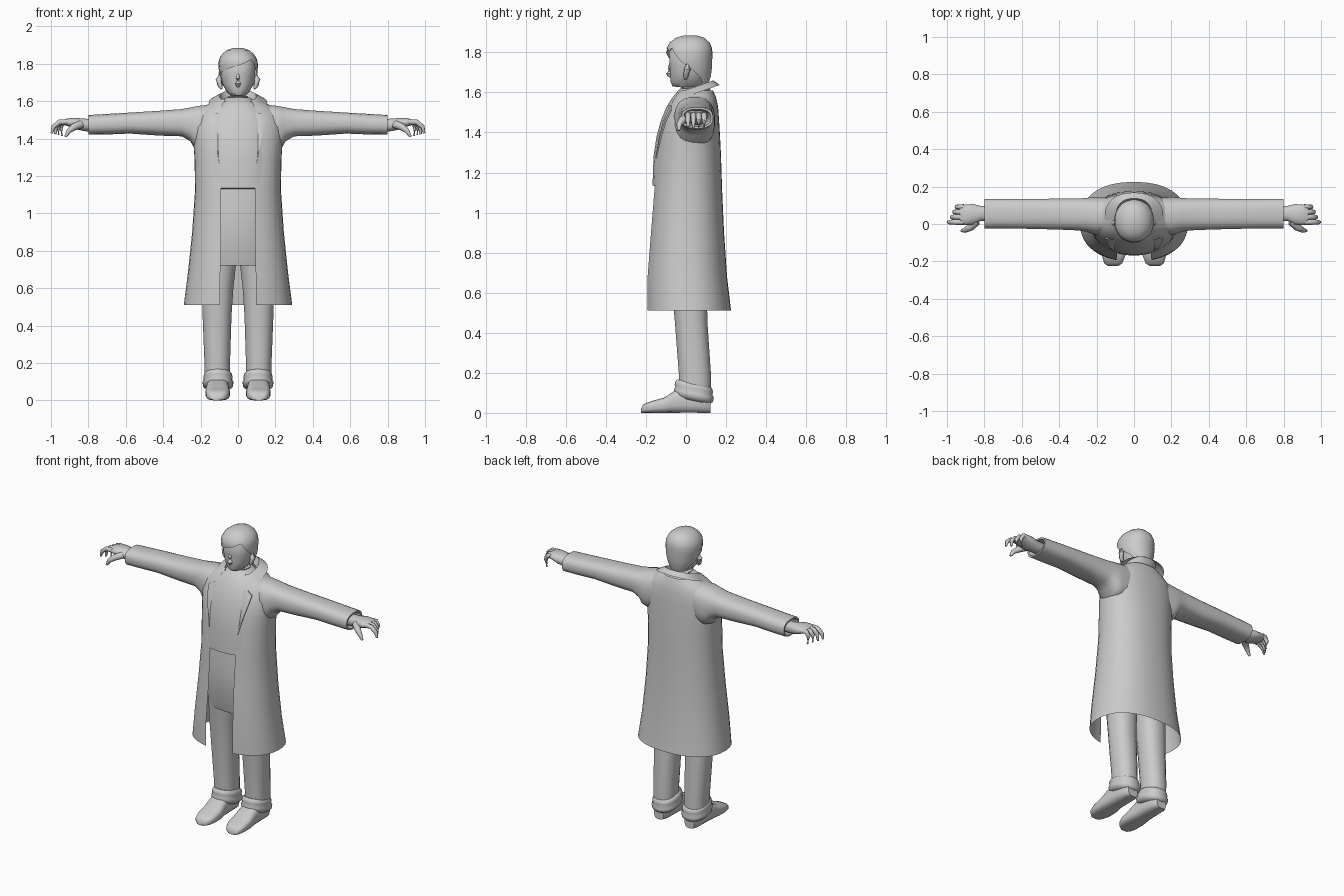
import bpy, bmesh
from math import sin, cos, pi, radians, asin, degrees
from mathutils import Vector

cube = bpy.data.objects.get("Cube")
if cube:
    bpy.data.objects.remove(cube)

grey = bpy.data.materials.new("plain grey")
grey.use_nodes = True
TONE = (0.6, 0.6, 0.6, 1)
grey.diffuse_color = TONE
grey.node_tree.nodes["Principled BSDF"].inputs["Base Color"].default_value = TONE


def power(v, p):
    return abs(v) ** (2 / p) * (1 if v >= 0 else -1)


def ring(axis, t, u0, u1, v0, v1, n=16, p=2.3):
    """Rounded closed section across an axis, filling the given bounds."""
    pts = []
    for i in range(n):
        a = 2 * pi * (i + 0.5) / n
        u = (u0 + u1) / 2 + (u1 - u0) / 2 * power(sin(a), p)
        v = (v0 + v1) / 2 - (v1 - v0) / 2 * power(cos(a), p)
        pts.append(Vector({"x": (t, u, v), "y": (u, t, v), "z": (u, v, t)}[axis]))
    return pts


def arc(z, rx, yf, yb, a0, a1, n=32, p=2.3, tilt=0):
    """Level section open at the front; angles run from the front, in degrees."""
    pts = []
    for i in range(n + 1):
        a = radians(a0 + (a1 - a0) * i / n)
        y = (yf + yb) / 2 - (yb - yf) / 2 * power(cos(a), p)
        pts.append(Vector((rx * power(sin(a), p), y, z + tilt * y)))
    return pts


def tube(points, radii, n=8):
    """Round sections along a path."""
    path, rings = [Vector(q) for q in points], []
    for i, c in enumerate(path):
        d = path[min(i + 1, len(path) - 1)] - path[max(i - 1, 0)]
        q = d.to_track_quat("Z", "Y")
        rings.append([c + q @ Vector((radii[i] * cos(2 * pi * k / n), radii[i] * sin(2 * pi * k / n), 0))
                      for k in range(n)])
    return rings


def build(name, lofts, closed=True, caps=(True, True), mirror=False, angle=50):
    """Skin one or more stacks of sections into a single object."""
    bm = bmesh.new()
    for rings in lofts:
        rows = [[bm.verts.new(q) for q in r] for r in rings]
        n = len(rows[0])
        for a, b in zip(rows, rows[1:]):
            for i in range(n if closed else n - 1):
                j = (i + 1) % n
                bm.faces.new((a[i], a[j], b[j], b[i]))
        for row, cap in zip((rows[0], rows[-1]), caps):
            if cap:
                bm.faces.new(row)
    bmesh.ops.remove_doubles(bm, verts=bm.verts, dist=0.0005)
    bmesh.ops.recalc_face_normals(bm, faces=bm.faces)
    mesh = bpy.data.meshes.new(name)
    bm.to_mesh(mesh)
    bm.free()
    mesh.materials.append(grey)
    ob = bpy.data.objects.new(name, mesh)
    bpy.context.collection.objects.link(ob)
    bpy.ops.object.select_all(action="DESELECT")
    ob.select_set(True)
    bpy.context.view_layer.objects.active = ob
    bpy.ops.object.shade_smooth_by_angle(angle=radians(angle))
    if mirror:
        ob.modifiers.new("mirror", "MIRROR").use_mirror_merge = False
    return ob


# Long coat: height, half width, front, back, half opening
COAT = [(.51, .29, -.2, .225, .095), (.68, .268, -.2, .205, .095), (.9, .245, -.183, .19, .09),
        (1.12, .23, -.166, .18, .09), (1.28, .232, -.155, .175, .105), (1.38, .238, -.14, .17, .11),
        (1.46, .242, -.12, .165, .11), (1.53, .225, -.09, .16, .1), (1.575, .175, -.065, .15, .085),
        (1.61, .115, -.04, .135, .07)]


def coat_row(z, rx, yf, yb, gap):
    a = degrees(asin((gap / rx) ** 1.15))
    return arc(z, rx, yf, yb, a, 360 - a)


build("coat", [[coat_row(*r) for r in COAT]], closed=False, caps=(False, False))


def on_coat(x, z, lift):
    """Point just in front of the coat."""
    for a, b in zip(COAT, COAT[1:]):
        if a[0] <= z <= b[0]:
            k = (z - a[0]) / (b[0] - a[0])
            rx, yf, yb = [a[i] + (b[i] - a[i]) * k for i in (1, 2, 3)]
            c = (1 - (x / rx) ** 2.3) ** (1 / 2.3)
            return Vector((x, (yf + yb) / 2 - (yb - yf) / 2 * c - lift, z))


# Lapels: height, inner edge, outer edge
LAPEL = [(1.27, .1, .103), (1.38, .108, .128), (1.46, .108, .148), (1.51, .1, .155), (1.535, .095, .125)]
build("lapels", [[[on_coat(a, z, .002), on_coat((a + b) / 2, z, .009), on_coat(b, z, .007), on_coat(b, z, 0)]
                  for z, a, b in LAPEL]], closed=False, caps=(False, False), mirror=True)

# Turned down collar, higher at the back
build("collar", [[arc(1.578, .157, -.09, .168, 42, 318, 24, tilt=.35),
                  arc(1.612, .098, -.055, .137, 42, 318, 24, tilt=.35),
                  arc(1.57, .082, -.045, .12, 42, 318, 24, tilt=.35)]], closed=False, caps=(False, False))

# Shirt and trouser top
SHIRT = [(1.13, .19, -.13, .12), (1.135, .2, -.168, .15), (1.28, .2, -.163, .15), (1.38, .2, -.148, .15),
         (1.46, .19, -.126, .145), (1.53, .17, -.097, .14), (1.575, .12, -.068, .125), (1.62, .062, -.03, .1)]
build("shirt", [[ring("z", z, -w, w, f, b, 28) for z, w, f, b in SHIRT]])
HIPS = [(.72, .195, -.105, .13), (.85, .2, -.135, .14), (1.0, .195, -.14, .14), (1.15, .19, -.125, .13)]
build("trouser_top", [[ring("z", z, -w, w, f, b, 28) for z, w, f, b in HIPS]])

# Trouser legs with rolled cuffs
LEG = [(.1, .042, .178, -.035, .125), (.2, .042, .18, -.037, .125), (.45, .034, .19, -.056, .108),
       (.6, .024, .195, -.07, .105), (.76, .006, .195, -.09, .12)]
build("trouser_legs", [[ring("z", *r, n=20) for r in LEG]], mirror=True)
roll = []
for z, grow in ((.06, -.008), (.075, .008), (.095, .012), (.11, .004), (.122, .008), (.138, .004), (.15, -.006)):
    r = ring("z", z, .036 - grow, .178 + grow, -.05 - grow, .128 + grow, n=20)
    for q in r:
        q.z -= .2 * (q.y - .04)
    roll.append(r)
build("trouser_cuffs", [roll], mirror=True)

# Shoes, lofted from toe to heel
SHOE = [(-.225, .085, .14, .0, .022), (-.21, .062, .16, 0, .045), (-.17, .046, .172, 0, .06),
        (-.11, .043, .174, 0, .076), (-.055, .05, .17, 0, .112), (.02, .053, .166, 0, .12),
        (.09, .055, .164, 0, .11), (.122, .075, .145, 0, .09)]
build("shoes", [[ring("y", *r, p=3.2) for r in SHOE]], mirror=True)

# Sleeves with open ends
SLEEVE = [(.12, -.04, .14, 1.36, 1.585), (.2, -.06, .145, 1.335, 1.577), (.235, -.05, .143, 1.35, 1.571),
          (.255, -.042, .14, 1.385, 1.567), (.3, -.035, .137, 1.411, 1.558), (.42, -.03, .136, 1.415, 1.549),
          (.58, -.026, .135, 1.426, 1.539), (.7, -.024, .135, 1.421, 1.532), (.8, -.024, .135, 1.42, 1.526),
          (.8, -.014, .125, 1.43, 1.516), (.74, 0, .11, 1.44, 1.505)]
build("sleeves", [[ring("x", *r, n=20, p=2.6) for r in SLEEVE]], mirror=True)

# Hands: palm, four curling fingers and a thumb
PALM = [(.74, .015, .095, 1.435, 1.505), (.82, .015, .098, 1.438, 1.507), (.86, -.005, .108, 1.447, 1.511),
        (.9, -.008, .106, 1.462, 1.511), (.93, 0, .1, 1.472, 1.502)]
build("palms", [[ring("x", *r, n=12) for r in PALM]], mirror=True)
digits = []
for k in range(4):
    y, reach = .01 + .027 * k, 1 - .17 * k
    digits.append(tube([(.91, y, 1.489), (.91 + .045 * reach, y, 1.488), (.91 + .077 * reach, y, 1.462),
                        (.91 + .086 * reach - .004 * k, y, 1.428 - .005 * k)], [.015, .014, .012, .006]))
digits.append(tube([(.84, .015, 1.475), (.875, -.018, 1.463), (.905, -.034, 1.44), (.922, -.036, 1.41)],
                   [.022, .02, .014, .007]))
build("fingers", digits, mirror=True)

# Head and neck
HEAD = [(1.54, .055, -.02, .09), (1.625, .055, -.022, .09), (1.63, .04, -.068, .075), (1.65, .062, -.077, .09),
        (1.69, .082, -.078, .1), (1.74, .092, -.083, .11), (1.8, .094, -.085, .115), (1.84, .075, -.06, .1)]
build("head", [[ring("z", z, -w, w, f, b, 24, 2.2) for z, w, f, b in HEAD]])
build("nose", [tube([(0, -.076, 1.75), (0, -.081, 1.72), (0, -.084, 1.695), (0, -.076, 1.676)],
                    [.006, .01, .016, .008])])
build("ears", [tube([(.088, -.004, 1.665), (.097, 0, 1.685), (.103, .006, 1.715), (.098, .008, 1.74)],
                    [.006, .014, .017, .008])], mirror=True)

# Hair with a side parting: height, half width, front, back, left and right edge angles
HAIR = [(1.645, .068, -.05, .112, 130, 230), (1.68, .086, -.075, .124, 115, 245),
        (1.72, .1, -.09, .129, 92, 268), (1.75, .104, -.097, .131, 72, 292), (1.775, .106, -.099, .132, 60, 335),
        (1.8, .106, -.1, .132, 50, 375), (1.822, .102, -.097, .13, 42, 402), (1.85, .087, -.08, .117, 42, 402),
        (1.872, .06, -.052, .093, 42, 402), (1.885, .022, -.008, .05, 42, 402)]
build("hair", [[arc(*r, p=2.1) for r in HAIR]], closed=False, caps=(False, True))
